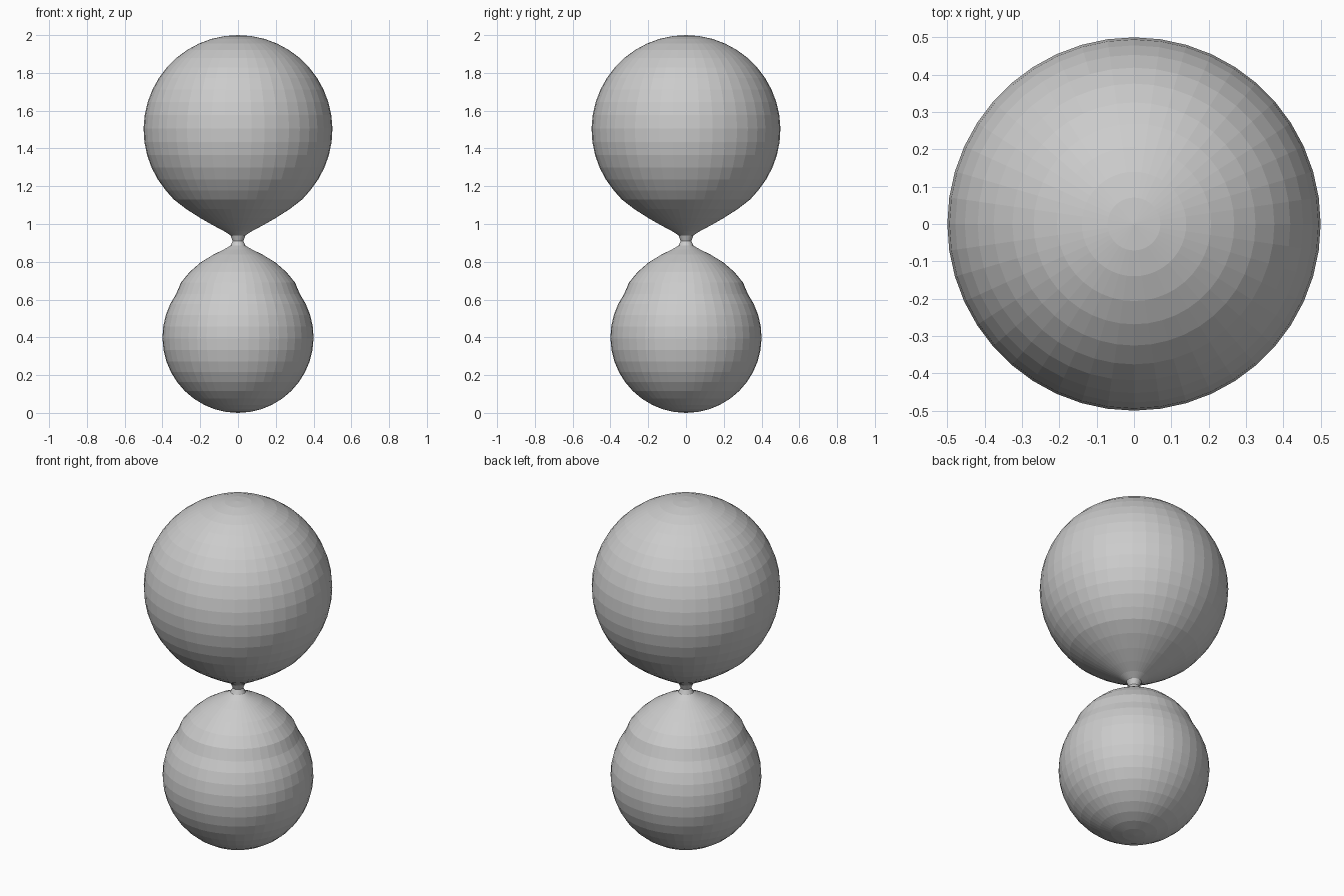
import bpy, bmesh, math

if "Cube" in bpy.data.objects:
    bpy.data.objects.remove(bpy.data.objects["Cube"])

SEGMENTS = 44

grey = bpy.data.materials.new("plain grey")
grey.diffuse_color = (0.6, 0.6, 0.6, 1)
grey.use_nodes = True
grey.node_tree.nodes["Principled BSDF"].inputs["Base Color"].default_value = grey.diffuse_color


def arc(radius, centre_z, start, end, steps):
    """Points (r, z) on a circle between two latitudes in degrees."""
    pts = []
    for i in range(steps + 1):
        a = math.radians(start + (end - start) * i / steps)
        pts.append((max(radius * math.cos(a), 0.0), centre_z + radius * math.sin(a)))
    return pts


# Outline: lower ball, pinched neck, upper ball
neck = [(0.302, 0.69), (0.257, 0.745), (0.20, 0.795), (0.13, 0.838),
        (0.075, 0.865), (0.04, 0.885), (0.028, 0.91), (0.04, 0.94),
        (0.075, 0.963), (0.13, 0.992), (0.20, 1.032), (0.275, 1.08), (0.34, 1.13)]
profile = arc(0.4, 0.4, -90, 35, 14) + neck + arc(0.5, 1.5, -40, 90, 16)

# Spin the outline around z
bm = bmesh.new()
rings = []
for r, z in profile:
    if r < 1e-4:
        rings.append([bm.verts.new((0, 0, z))])
    else:
        rings.append([bm.verts.new((r * math.cos(2 * math.pi * k / SEGMENTS),
                                    r * math.sin(2 * math.pi * k / SEGMENTS), z))
                      for k in range(SEGMENTS)])
for low, high in zip(rings, rings[1:]):
    for k in range(SEGMENTS):
        n = (k + 1) % SEGMENTS
        if len(low) == 1:
            bm.faces.new((low[0], high[n], high[k]))
        elif len(high) == 1:
            bm.faces.new((low[k], low[n], high[0]))
        else:
            bm.faces.new((low[k], low[n], high[n], high[k]))
bmesh.ops.recalc_face_normals(bm, faces=bm.faces)

mesh = bpy.data.meshes.new("joined_balls")
bm.to_mesh(mesh)
bm.free()
mesh.materials.append(grey)
body = bpy.data.objects.new("joined_balls", mesh)
bpy.context.collection.objects.link(body)
